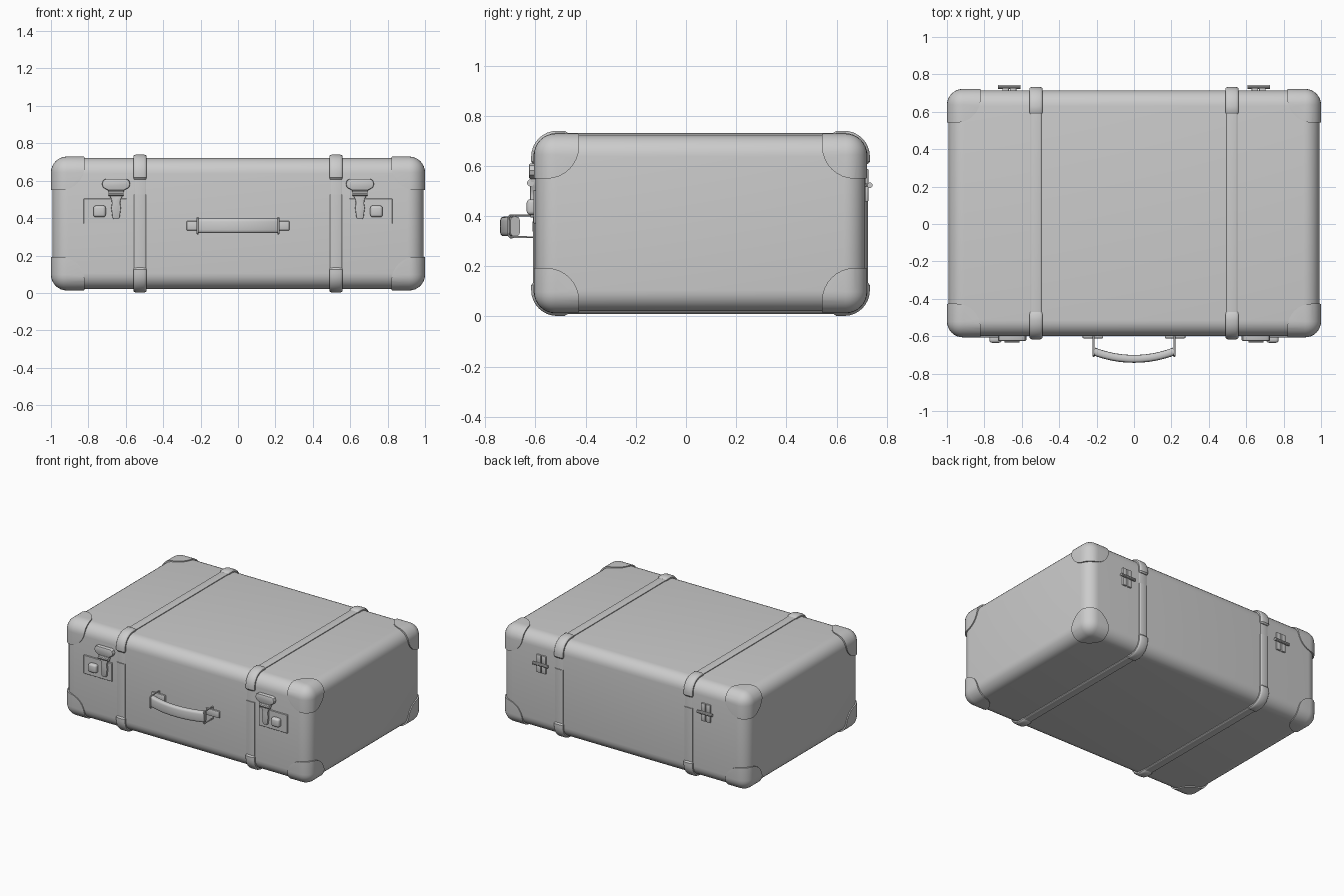
import bpy, bmesh, math
from mathutils import Vector

if "Cube" in bpy.data.objects:
    bpy.data.objects.remove(bpy.data.objects["Cube"])

C = Vector((0, 0.058, 0.371))          # body centre
H = Vector((0.992, 0.657, 0.351))      # body half size
R = 0.085                              # edge radius


def finish(name, bm, mirror="", loc=(0, 0, 0), angle=35):
    bmesh.ops.recalc_face_normals(bm, faces=bm.faces)
    me = bpy.data.meshes.new(name)
    bm.to_mesh(me)
    bm.free()
    ob = bpy.data.objects.new(name, me)
    ob.location = loc
    bpy.context.collection.objects.link(ob)
    smooth(ob, angle)
    if mirror:
        m = ob.modifiers.new("Mirror", "MIRROR")
        m.use_axis = ["x" in mirror, "y" in mirror, "z" in mirror]
        m.use_clip = False
    return ob


def smooth(ob, angle=35):
    bpy.ops.object.select_all(action="DESELECT")
    ob.select_set(True)
    bpy.context.view_layer.objects.active = ob
    bpy.ops.object.shade_smooth_by_angle(angle=math.radians(angle))


def box(name, lo, hi, bevel=0.0, seg=3, **kw):
    lo, hi = Vector(lo), Vector(hi)
    bm = bmesh.new()
    bmesh.ops.create_cube(bm, size=1)
    for v in bm.verts:
        v.co = (lo + hi) / 2 + v.co * (hi - lo)
    if bevel:
        bmesh.ops.bevel(bm, geom=bm.edges[:], offset=bevel, segments=seg,
                        profile=0.5, affect="EDGES")
    return finish(name, bm, **kw)


def sweep(name, path, section, side, closed=False, taper=False, mirror=""):
    """path: (point, normal) pairs; section: (sideways, outwards) pairs."""
    bm = bmesh.new()
    side = Vector(side)
    rings = []
    for i, (p, n) in enumerate(path):
        k = 0.55 if taper and i in (0, len(path) - 1) else 1
        w = 0.85 if k < 1 else 1
        rings.append([bm.verts.new(p + side * (a * w) + n * (b * k)) for a, b in section])
    cnt = len(section)
    for i in range(len(rings) if closed else len(rings) - 1):
        a, b = rings[i], rings[(i + 1) % len(rings)]
        for j in range(cnt):
            bm.faces.new((a[j], a[(j + 1) % cnt], b[(j + 1) % cnt], b[j]))
    if not closed:
        bm.faces.new(rings[0])
        bm.faces.new(rings[-1])
    return finish(name, bm, mirror)


def prism(name, outline, y0, y1, bevel, mirror=""):
    bm = bmesh.new()
    f = bm.faces.new([bm.verts.new((x, y0, z)) for x, z in outline])
    r = bmesh.ops.extrude_face_region(bm, geom=[f])
    new = [v for v in r["geom"] if isinstance(v, bmesh.types.BMVert)]
    bmesh.ops.translate(bm, verts=new, vec=(0, y1 - y0, 0))
    rim = [e for e in bm.edges if all(v in new for v in e.verts)]
    bmesh.ops.bevel(bm, geom=rim, offset=bevel, segments=2, profile=0.5, affect="EDGES")
    return finish(name, bm, mirror)


def tube(name, pts, r, closed=False, mirror=""):
    cu = bpy.data.curves.new(name, "CURVE")
    cu.dimensions = "3D"
    cu.bevel_depth, cu.bevel_resolution, cu.use_fill_caps = r, 3, True
    sp = cu.splines.new("POLY")
    sp.points.add(len(pts) - 1)
    for p, co in zip(sp.points, pts):
        p.co = (*co, 1)
    sp.use_cyclic_u = closed
    ob = bpy.data.objects.new(name, cu)
    bpy.context.collection.objects.link(ob)
    bpy.ops.object.select_all(action="DESELECT")
    ob.select_set(True)
    bpy.context.view_layer.objects.active = ob
    bpy.ops.object.convert(target="MESH")
    ob = bpy.context.object
    smooth(ob)
    if mirror:
        ob.modifiers.new("Mirror", "MIRROR")
    return ob


# Case body
box("case_body", -H, H, R, 7, loc=C)

# Corner caps: swollen body cut by a rounded block, mirrored to all eight corners
G = H + Vector((0.008, 0.007, 0.007))
cap = box("corner_caps", -G, G, R, 8, loc=C)
inner = G - Vector((0.18, 0.18, 0.18))
cutter = box("cap_cutter", inner, inner + Vector((0.5, 0.5, 0.5)), 0.13, 8, loc=C)
cutter.hide_render = True
bpy.context.view_layer.update()
mod = cap.modifiers.new("Cut", "BOOLEAN")
mod.operation, mod.object, mod.solver = "INTERSECT", cutter, "EXACT"
bpy.context.view_layer.objects.active = cap
bpy.ops.object.modifier_apply(modifier="Cut")
bpy.data.objects.remove(cutter)
smooth(cap)
mod = cap.modifiers.new("Mirror", "MIRROR")
mod.use_axis = (True, True, True)

# Straps and corner pads following the body outline in the yz plane
SX = 0.524


def arc(sy, sz, flip=False):
    c = Vector((SX, C.y + sy * (H.y - R), C.z + sz * (H.z - R)))
    out = []
    for i in range(9):
        a = math.pi / 2 * i / 8
        n = Vector((0, sy * math.cos(a), sz * math.sin(a)))
        out.append((c + n * R, n))
    return out[::-1] if flip else out


def wall(sy, z):
    return (Vector((SX, C.y + sy * H.y, z)), Vector((0, sy, 0)))


def deck(sz, y):
    return (Vector((SX, y, C.z + sz * H.z)), Vector((0, 0, sz)))


def dome(w, h, e=0.009):
    return [(-w, -0.004), (-w, h * 0.5), (-w + e * 0.4, h * 0.82), (-w + e, h),
            (w - e, h), (w - e * 0.4, h * 0.82), (w, h * 0.5), (w, -0.004)]


X = (1, 0, 0)
ring = arc(-1, -1) + arc(1, -1, True) + arc(1, 1) + arc(-1, 1, True)
sweep("strap_base", ring, dome(0.030, 0.004, 0.004), X, closed=True, mirror="x")
lower = [wall(-1, 0.525)] + arc(-1, -1) + arc(1, -1, True) + [wall(1, 0.525)]
sweep("strap_lower", lower, dome(0.032, 0.010), X, mirror="x")
upper = arc(1, 1) + arc(-1, 1, True)
sweep("strap_upper", upper, dome(0.030, 0.010), X, mirror="x")
for sy, a in ((-1, "front"), (1, "back")):
    for sz, b in ((-1, "bottom"), (1, "top")):
        zs = [C.z + sz * (H.z - d) for d in (0.115, 0.105)]
        ys = [C.y + sy * (H.y - d) for d in (0.115, 0.128)]
        path = [wall(sy, z) for z in zs] + arc(sy, sz) + [deck(sz, y) for y in ys]
        sweep(f"strap_pad_{a}_{b}", path, dome(0.036, 0.018, 0.014), X, taper=True, mirror="x")

# Locks: plate, push button, hasp and hinge pin
LX = 0.652
box("lock_plate", (0.595, -0.607, 0.37), (0.825, -0.59, 0.505), 0.002, 1, mirror="x")
box("lock_button", (0.707, -0.635, 0.405), (0.773, -0.59, 0.467), 0.014, 3, mirror="x")
half = [(0.055, 0.61), (0.069, 0.602), (0.076, 0.582), (0.069, 0.563), (0.042, 0.548),
        (0.040, 0.535), (0.033, 0.515), (0.025, 0.50), (0.022, 0.48), (0.026, 0.455),
        (0.019, 0.402), (0.012, 0.394)]
top, low = half[:5], half[4:]


def both(h):
    return [(LX + x, z) for x, z in h] + [(LX - x, z) for x, z in reversed(h)]


prism("lock_catch", both(top), -0.59, -0.626, 0.007, "x")
prism("lock_hasp", both(low), -0.59, -0.621, 0.005, "x")
tube("lock_pin", [(LX - 0.04, -0.620, 0.532), (LX + 0.04, -0.620, 0.532)], 0.014, mirror="x")

# Carrying handle: curved grip, wire loops and mounts
path = []
for i in range(17):
    t = -1 + i / 8
    a = 0.37 * t
    rad = 0.215 / math.sin(0.37)
    n = Vector((math.sin(a), -math.cos(a), 0))
    path.append((Vector((0, -0.721 + rad, 0.359)) + n * rad, n))
grip = []
for i in range(20):
    a = math.tau * i / 20
    c, s = math.cos(a), math.sin(a)
    grip.append((0.039 * math.copysign(abs(c) ** 0.5, c),
                 0.021 * math.copysign(abs(s) ** 0.6, s)))
sweep("handle_grip", path, grip, (0, 0, 1))
wire = [(0.216, -0.602, 0.316), (0.216, -0.70, 0.316), (0.216, -0.707, 0.323),
        (0.216, -0.707, 0.395), (0.216, -0.70, 0.402), (0.216, -0.602, 0.402)]
tube("handle_wire", wire, 0.005, True, "x")
box("handle_mount", (0.165, -0.611, 0.334), (0.275, -0.59, 0.384), 0.005, 2, mirror="x")

# Back hinges: two leaves and a barrel
HX = 0.666
for nm, z0, z1 in (("lower", 0.458, 0.520), ("upper", 0.527, 0.588)):
    for s in (-1, 1):
        box(f"hinge_leaf_{nm}_{'outer' if s > 0 else 'inner'}",
            (HX + s * 0.02 - 0.017, 0.70, z0), (HX + s * 0.02 + 0.017, 0.727, z1),
            0.004, 2, mirror="x")
tube("hinge_barrel", [(HX - 0.06, 0.733, 0.523), (HX + 0.06, 0.733, 0.523)], 0.011, mirror="x")
